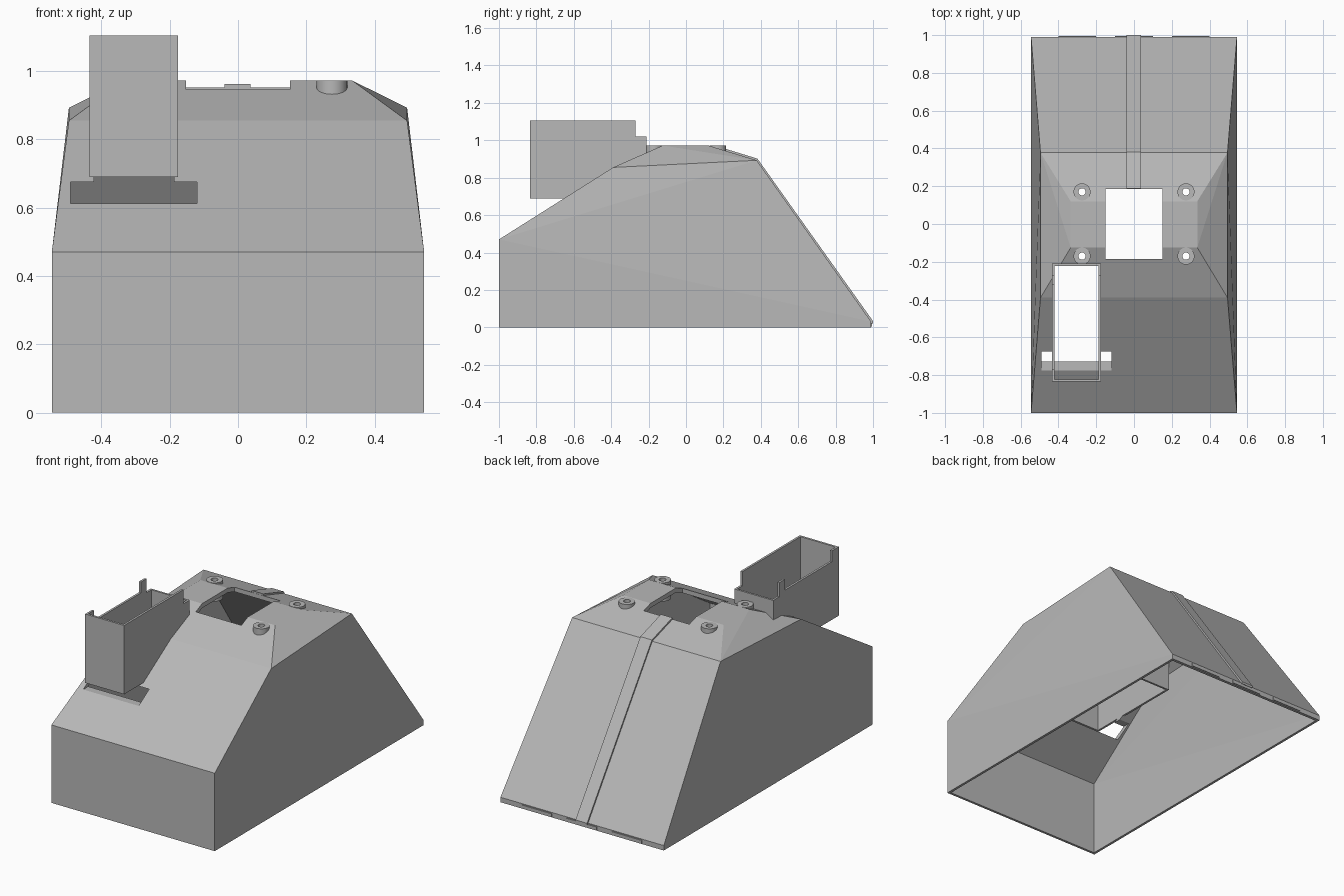
import bpy, bmesh, math
from mathutils import Matrix

cube = bpy.data.objects.get("Cube")
if cube:
    bpy.data.objects.remove(cube, do_unlink=True)

grey = bpy.data.materials.new("plain grey")
grey.use_nodes = True
GREY = (0.48, 0.48, 0.48, 1)
grey.diffuse_color = GREY
grey.node_tree.nodes["Principled BSDF"].inputs["Base Color"].default_value = GREY


def finish(name, bm):
    bmesh.ops.recalc_face_normals(bm, faces=bm.faces)
    mesh = bpy.data.meshes.new(name)
    bm.to_mesh(mesh)
    bm.free()
    mesh.materials.append(grey)
    obj = bpy.data.objects.new(name, mesh)
    bpy.context.collection.objects.link(obj)
    return obj


def hull(name, half_points):
    """Convex solid from points mirrored across x."""
    bm = bmesh.new()
    for x, y, z in half_points:
        bm.verts.new((x, y, z))
        bm.verts.new((-x, y, z))
    bmesh.ops.convex_hull(bm, input=bm.verts)
    bmesh.ops.dissolve_limit(bm, angle_limit=0.002, verts=bm.verts, edges=bm.edges)
    return finish(name, bm)


def box(name, xs, ys, zs):
    bm = bmesh.new()
    bmesh.ops.create_cube(bm, size=1)
    for v in bm.verts:
        v.co = [(a + b) / 2 + c * (b - a) for (a, b), c in zip((xs, ys, zs), v.co)]
    return finish(name, bm)


def cylinder(name, x, y, r, z0, z1):
    bm = bmesh.new()
    bmesh.ops.create_cone(bm, cap_ends=True, segments=32, radius1=r, radius2=r,
                          depth=z1 - z0, matrix=Matrix.Translation((x, y, (z0 + z1) / 2)))
    return finish(name, bm)


def extrude_x(name, profile, x0, x1):
    """Side profile of (y, z) points swept from x0 to x1."""
    bm = bmesh.new()
    face = bm.faces.new([bm.verts.new((x0, y, z)) for y, z in profile])
    new = bmesh.ops.extrude_face_region(bm, geom=[face])["geom"]
    verts = [g for g in new if isinstance(g, bmesh.types.BMVert)]
    bmesh.ops.translate(bm, verts=verts, vec=(x1 - x0, 0, 0))
    return finish(name, bm)


def cut(obj, cutters):
    """Subtract the cutters, bake the result and remove them."""
    for c in cutters:
        mod = obj.modifiers.new("cut", 'BOOLEAN')
        mod.operation, mod.solver, mod.object = 'DIFFERENCE', 'EXACT', c
    graph = bpy.context.evaluated_depsgraph_get()
    mesh = bpy.data.meshes.new_from_object(obj.evaluated_get(graph))
    obj.modifiers.clear()
    obj.data = mesh
    for c in cutters:
        bpy.data.objects.remove(c, do_unlink=True)


# Hollow housing, open underneath
shell = hull("housing_shell", [
    (.545, -1, 0), (.545, -1, .47), (.495, -.39, .855), (.335, -.125, .972),
    (.335, .12, .972), (.495, .378, .893), (.545, .99, .03), (.545, .99, 0)])
inside = hull("inside_cutter", [
    (.53, -.985, -.1), (.53, -.985, .45), (.48, -.39, .825), (.33, -.125, .945),
    (.33, .12, .945), (.48, .37, .868), (.53, .972, .03), (.53, .972, -.1)])

BOSSES = [(x, y) for x in (-.275, .275) for y in (-.17, .17)]
cutters = [inside,
           box("top_cutter", (-.152, .152), (-.185, .185), (.8, 1.2)),
           box("slot_cutter", (-.49, -.12), (-.9, -.6), (.612, .675)),
           box("pocket_cutter", (-.422, -.188), (-.72, -.222), (.55, 1.2))]
cutters += [cylinder("screw_cutter", x, y, .03, .8, 1.2) for x, y in BOSSES]
cut(shell, cutters)

# Screw bosses with through holes
for i, (x, y) in enumerate(BOSSES):
    boss = cylinder(f"screw_boss_{i + 1}", x, y, .045, .86, .972)
    cut(boss, [cylinder("hole_cutter", x, y, .019, .8, 1.1)])
    bpy.ops.object.select_all(action='DESELECT')
    boss.select_set(True)
    bpy.context.view_layer.objects.active = boss
    bpy.ops.object.shade_smooth_by_angle(angle=math.radians(35))

# Open tray sleeve with lowered rear lip and one lowered side
BASE, LIP, TOP = .69, 1.02, 1.105
tray = box("tray_sleeve", (-.435, -.175), (-.835, -.21), (BASE, TOP))
cut(tray, [box("tray_inside_cutter", (-.422, -.188), (-.822, -.222), (.6, 1.2)),
           box("lip_cutter", (-.5, -.1), (-.27, -.1), (LIP, 1.2)),
           box("side_cutter", (-.5, -.4), (-.77, -.32), (LIP + .02, 1.2))])

# Raised strip running down the back
extrude_x("back_strip", [(.187, .962), (.382, .902), (1, .033), (1, .02),
                         (.985, .025), (.372, .889), (.187, .945)], -.04, .037)

# Shallow tabs along the lower back edge
for i, x in enumerate((-.3, 0, .3)):
    box(f"back_tab_{i + 1}", (x - .1, x + .1), (.985, .995), (.005, .024))
